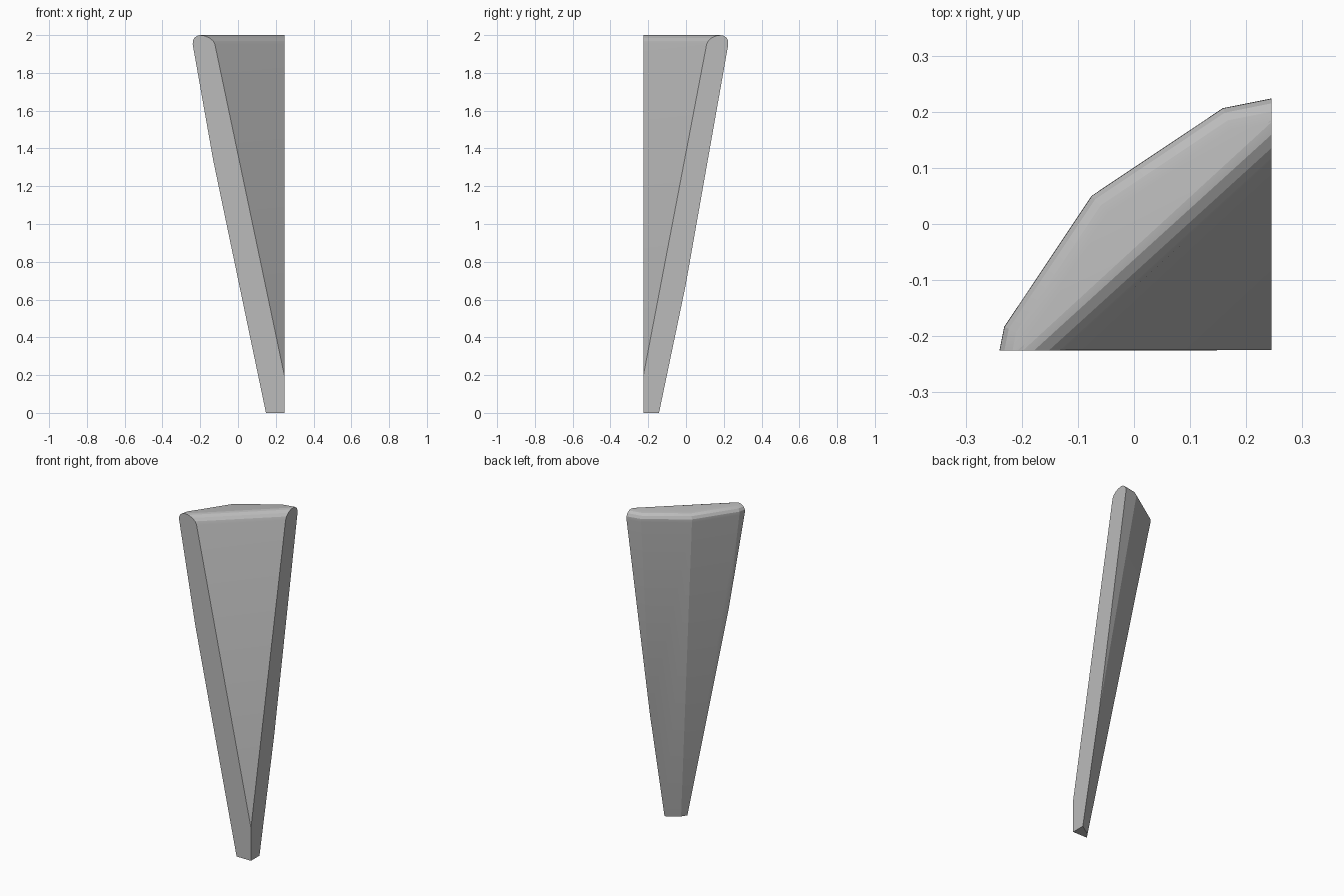
import bpy
import bmesh
from math import radians
from mathutils import Vector

default = bpy.data.objects.get("Cube")
if default:
    bpy.data.objects.remove(default, do_unlink=True)

grey = bpy.data.materials.new("stone_grey")
grey.use_nodes = True
grey.diffuse_color = (0.5, 0.5, 0.5, 1)
grey.node_tree.nodes["Principled BSDF"].inputs["Base Color"].default_value = (0.5, 0.5, 0.5, 1)


def cut(bm, point, normal):
    """Remove everything on the normal side of a plane and cap the opening."""
    geom = bm.verts[:] + bm.edges[:] + bm.faces[:]
    result = bmesh.ops.bisect_plane(bm, geom=geom, dist=1e-5, plane_co=point,
                                    plane_no=normal, clear_outer=True)
    edges = [e for e in result["geom_cut"]
             if isinstance(e, bmesh.types.BMEdge) and e.is_boundary]
    bmesh.ops.edgeloop_fill(bm, edges=edges)


# Corner of the two flat end faces, and the plane of the sloping inner face
corner = Vector((0.245, -0.225, 0.2))
front_top = Vector((-0.12, -0.225, 1.94))
side_top = Vector((0.245, 0.105, 1.93))
inner_normal = (side_top - corner).cross(front_top - corner).normalized()

# Tapered sixteen-sided outer body, trimmed to a wedge
bm = bmesh.new()
bmesh.ops.create_cone(bm, cap_ends=True, segments=16, radius1=0.375,
                      radius2=0.729, depth=2)
bmesh.ops.translate(bm, verts=bm.verts, vec=(0.434, -0.459, 1))
cut(bm, corner, (1, 0, 0))
cut(bm, corner, (0, -1, 0))
cut(bm, corner, inner_normal)
bmesh.ops.recalc_face_normals(bm, faces=bm.faces)


# Round the top rim, leaving the flat end faces alone
def is_end_face(face):
    return face.normal.x > 0.99 or face.normal.y < -0.99


rim = [e for e in bm.edges
       if all(v.co.z > 1.99 for v in e.verts)
       and not any(is_end_face(f) for f in e.link_faces)]
bmesh.ops.bevel(bm, geom=rim, offset=0.05, offset_type='OFFSET', segments=4,
                profile=0.5, affect='EDGES', clamp_overlap=False)
bmesh.ops.recalc_face_normals(bm, faces=bm.faces)

mesh = bpy.data.meshes.new("tapered_leg")
bm.to_mesh(mesh)
bm.free()
mesh.materials.append(grey)
leg = bpy.data.objects.new("tapered_leg", mesh)
bpy.context.collection.objects.link(leg)

# Soft shading over the rounded rim, crisp main edges
bpy.ops.object.select_all(action='DESELECT')
leg.select_set(True)
bpy.context.view_layer.objects.active = leg
bpy.ops.object.shade_smooth_by_angle(angle=radians(15))
